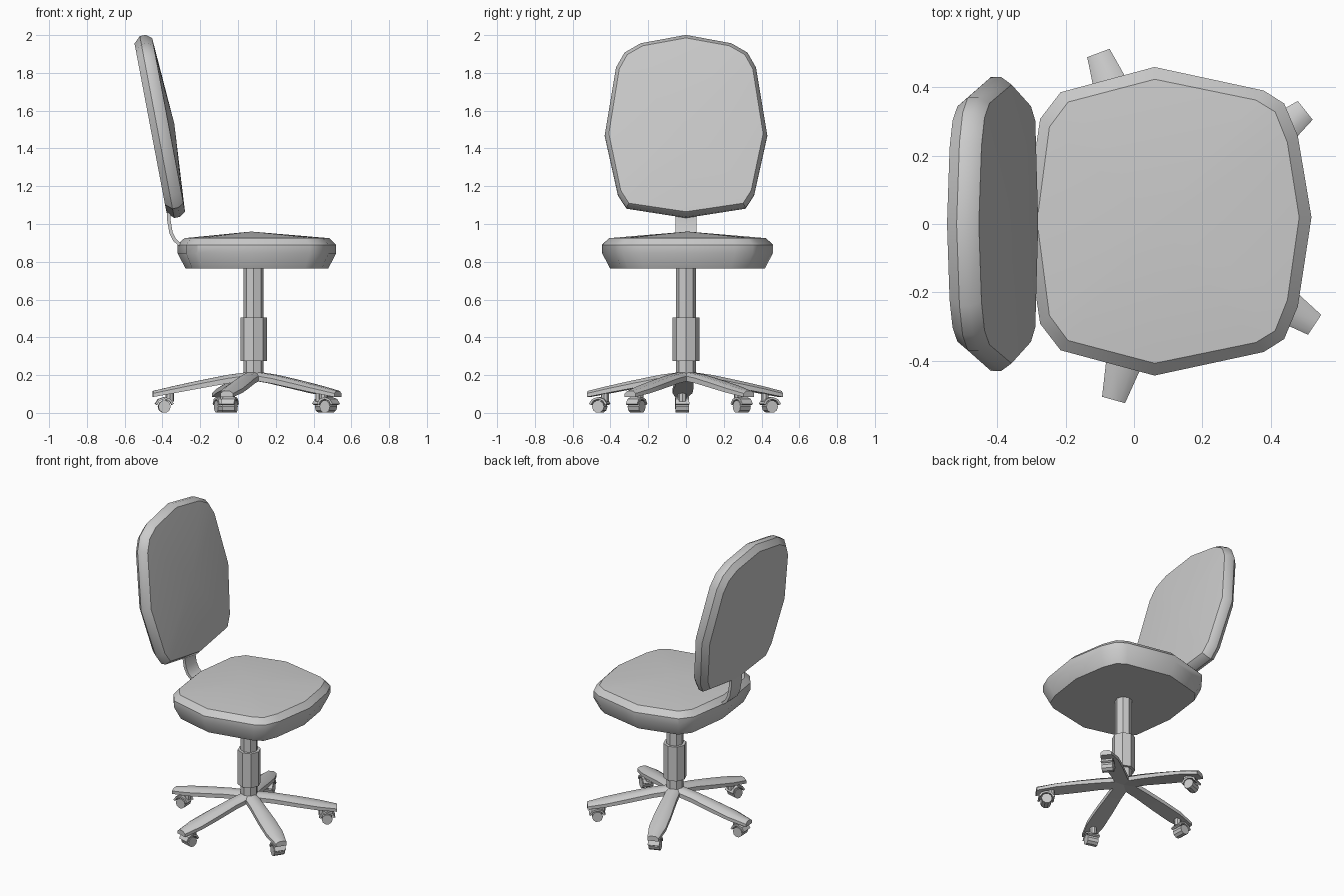
import bpy, bmesh, math
from mathutils import Vector, Matrix

if "Cube" in bpy.data.objects:
    bpy.data.objects.remove(bpy.data.objects["Cube"])

HUB_X = 0.083


def finish(name, bm, matrix=Matrix(), angle=35):
    bmesh.ops.recalc_face_normals(bm, faces=bm.faces)
    me = bpy.data.meshes.new(name)
    bm.to_mesh(me)
    bm.free()
    ob = bpy.data.objects.new(name, me)
    bpy.context.collection.objects.link(ob)
    ob.matrix_world = matrix
    bpy.ops.object.select_all(action='DESELECT')
    ob.select_set(True)
    bpy.context.view_layer.objects.active = ob
    bpy.ops.object.shade_smooth_by_angle(angle=math.radians(angle))
    return ob


def loft(name, rings, apex=None, matrix=Matrix(), angle=35):
    """Skin closed rings; the last end is a fan to apex, or flat."""
    bm = bmesh.new()
    vs = [[bm.verts.new(p) for p in r] for r in rings]
    n = len(vs[0])
    for a, b in zip(vs, vs[1:]):
        for i in range(n):
            j = (i + 1) % n
            bm.faces.new((a[i], a[j], b[j], b[i]))
    bm.faces.new(vs[0])
    if apex:
        tip = bm.verts.new(apex)
        for i in range(n):
            bm.faces.new((vs[-1][i], vs[-1][(i + 1) % n], tip))
    else:
        bm.faces.new(vs[-1])
    return finish(name, bm, matrix, angle)


def cushion(name, outline, centre, layers, apex_h, matrix=Matrix()):
    """Padded panel: outline inset at each (height, inset) layer, domed top."""
    c = Vector(centre)
    rings = []
    for h, inset in layers:
        ring = []
        for p in outline:
            d = Vector(p) - c
            q = c + d * (1 - inset / d.length)
            ring.append((q.x, q.y, h))
        rings.append(ring)
    return loft(name, rings, (c.x, c.y, apex_h), matrix)


def strap(name, path, half_width, thick, matrix=Matrix()):
    """Bent flat strip following an (x, z) path."""
    rings = []
    for i, (x, z) in enumerate(path):
        a, b = path[max(i - 1, 0)], path[min(i + 1, len(path) - 1)]
        t = Vector((b[0] - a[0], b[1] - a[1])).normalized()
        nx, nz = -t.y * thick / 2, t.x * thick / 2
        w = half_width
        rings.append([(x + nx, -w, z + nz), (x + nx, w, z + nz),
                      (x - nx, w, z - nz), (x - nx, -w, z - nz)])
    return loft(name, rings, matrix=matrix)


def tube(name, r, half_len, sides, matrix, angle=30):
    ring = [(r * math.cos(2 * math.pi * i / sides), r * math.sin(2 * math.pi * i / sides))
            for i in range(sides)]
    return loft(name, [[(x, y, s * half_len) for x, y in ring] for s in (-1, 1)],
                matrix=matrix, angle=angle)


# Seat cushion
half = [(.48, .25), (.44, .345), (.38, .383), (.06, .452), (-.215, .378), (-.275, .30)]
seat = ([(.52, .02)] + [(x, y + .008) for x, y in half] + [(-.32, .008)]
        + [(x, .008 - y) for x, y in reversed(half)])
cushion("seat", seat, (.07, .008),
        [(.765, .042), (.845, 0), (.89, 0), (.925, .036)], .96)

# Backrest: local x = -y across, local y = up the panel, local z = towards the front
half = [(.24, .445), (.325, .395), (.37, .315), (.43, -.05), (.36, -.37), (.315, -.44)]
back = ([(0, .49)] + half + [(0, -.49)] + [(-x, y) for x, y in reversed(half)])
up, fwd = Vector((-.186, 0, .983)), Vector((.983, 0, .186))
side = up.cross(fwd)
frame = Matrix.Translation((-.463, 0, 1.507)) @ Matrix((side, up, fwd)).transposed().to_4x4()
cushion("backrest", back, (0, 0), [(0, .034), (.035, 0), (.066, 0), (.097, .022)], .128, frame)

# Curved bar joining the backrest to the seat
strap("back_support",
      [(-.37, 1.10), (-.366, 1.02), (-.355, .955), (-.335, .915), (-.30, .885), (-.24, .87)],
      .055, .018)

# Gas column and its sleeve
tube("column", .053, .29, 8, Matrix.Translation((HUB_X, 0, .485)))
tube("column_sleeve", .071, .115, 8, Matrix.Translation((HUB_X, 0, .39)))

# Five legs with casters
for k in range(5):
    m = (Matrix.Translation((HUB_X, 0, 0))
         @ Matrix.Rotation(math.radians(38.5 + 72 * k), 4, 'Z'))
    rings = []
    for r, w, z, t in [(0, .042, .22, .045), (.14, .045, .201, .045), (.29, .052, .171, .042),
                       (.42, .053, .143, .038), (.535, .035, .116, .032)]:
        rings.append([(r, -w, z - t), (r, -w, z - t * .4), (r, -w * .5, z), (r, w * .5, z),
                      (r, w, z - t * .4), (r, w, z - t)])
    loft(f"leg_{k + 1}", rings, matrix=m, angle=50)

    c = Vector((.474, 0, .033))
    tube(f"caster_wheel_{k + 1}", .033, .035, 10,
         m @ Matrix.Translation(c) @ Matrix.Rotation(math.pi / 2, 4, 'X'))
    arc = [(c.x + .046 * math.cos(math.radians(a)), c.z + .046 * math.sin(math.radians(a)))
           for a in (15, 50, 90, 130, 165)]
    strap(f"caster_hood_{k + 1}", arc, .036, .012, m)
    tube(f"caster_stem_{k + 1}", .022, .025, 8, m @ Matrix.Translation((.445, 0, .085)))
